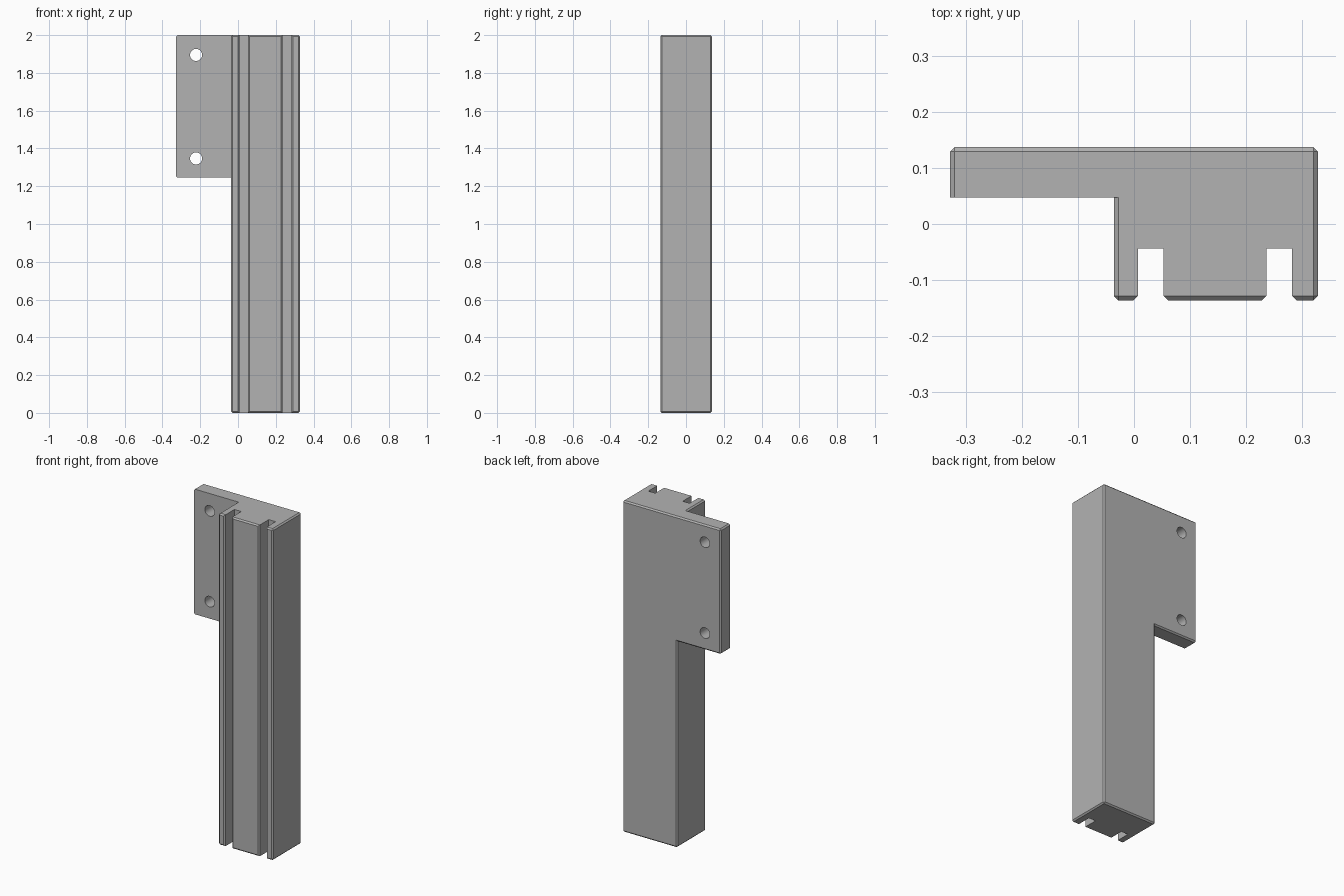
import bpy, bmesh, math

cube = bpy.data.objects.get("Cube")
if cube:
    bpy.data.objects.remove(cube, do_unlink=True)

HALF_W, BACK, FRONT = 0.328, 0.137, -0.136
COL_LEFT, PLATE_FRONT = -0.036, 0.047
SLOTS = [(0.007, 0.053), (0.236, 0.282)]
SLOT_FLOOR = -0.044
HEIGHT, PLATE_BOTTOM = 2.0, 1.245
CHAMFER = 0.008

grey = bpy.data.materials.new("plain grey")
grey.use_nodes = True
grey.diffuse_color = (0.45, 0.45, 0.45, 1)
grey.node_tree.nodes["Principled BSDF"].inputs["Base Color"].default_value = grey.diffuse_color


def near(a, b):
    return abs(a - b) < 1e-4


# Column cross-section with two front grooves
profile = [(COL_LEFT, FRONT)]
for a, b in SLOTS:
    profile += [(a, FRONT), (a, SLOT_FLOOR), (b, SLOT_FLOOR), (b, FRONT)]
profile += [(HALF_W, FRONT), (HALF_W, BACK), (COL_LEFT, BACK), (COL_LEFT, PLATE_FRONT)]

bm = bmesh.new()
top = bm.faces.new([bm.verts.new((x, y, 0)) for x, y in profile])


def extrude(face, offset):
    out = bmesh.ops.extrude_face_region(bm, geom=[face])["geom"]
    bmesh.ops.translate(bm, vec=offset, verts=[v for v in out if isinstance(v, bmesh.types.BMVert)])
    return next(f for f in out if isinstance(f, bmesh.types.BMFace))


# Column in two lifts, then the mounting plate out of its upper side
top = extrude(top, (0, 0, PLATE_BOTTOM))
top = extrude(top, (0, 0, HEIGHT - PLATE_BOTTOM))
side = next(f for f in bm.faces if all(near(v.co.x, COL_LEFT) and v.co.y > PLATE_FRONT - 1e-4
                                       and v.co.z > PLATE_BOTTOM - 1e-4 for v in f.verts))
extrude(side, (-HALF_W - COL_LEFT, 0, 0))
bmesh.ops.recalc_face_normals(bm, faces=bm.faces)
bmesh.ops.dissolve_limit(bm, angle_limit=0.01, verts=bm.verts, edges=bm.edges)


# Chamfer the outer edges; groove walls and the plate's front stay sharp
def chamfered(e):
    if not e.is_convex or e.calc_face_angle(0) < 0.1:
        return False
    p, q = (v.co for v in e.verts)
    for y in (PLATE_FRONT, SLOT_FLOOR):
        if near(p.y, y) and near(q.y, y):
            return False
    along_y = not near(p.y, q.y)
    return not (along_y and any(near(p.x, x) for s in SLOTS for x in s))


bmesh.ops.bevel(bm, geom=[e for e in bm.edges if chamfered(e)], offset=CHAMFER,
                segments=1, profile=0.5, affect='EDGES', clamp_overlap=True)
bmesh.ops.recalc_face_normals(bm, faces=bm.faces)
mesh = bpy.data.meshes.new("grooved_bracket")
bm.to_mesh(mesh)
bm.free()
mesh.materials.append(grey)
bracket = bpy.data.objects.new("grooved_bracket", mesh)
bpy.context.collection.objects.link(bracket)

# Two screw holes through the plate
for z in (1.895, 1.347):
    bpy.ops.mesh.primitive_cylinder_add(vertices=40, radius=0.032, depth=0.4,
                                        location=(-0.222, 0.09, z), rotation=(math.pi / 2, 0, 0))
    cutter = bpy.context.object
    cutter.name = "hole_cutter"
    cutter.hide_render = True
    cutter.data.materials.append(grey)
    mod = bracket.modifiers.new("screw_hole", 'BOOLEAN')
    mod.operation = 'DIFFERENCE'
    mod.solver = 'EXACT'
    mod.object = cutter
    bpy.ops.object.select_all(action='DESELECT')
    bracket.select_set(True)
    bpy.context.view_layer.objects.active = bracket
    bpy.ops.object.modifier_apply(modifier=mod.name)
    bpy.data.objects.remove(cutter, do_unlink=True)

bpy.ops.object.shade_smooth_by_angle(angle=math.radians(30))
